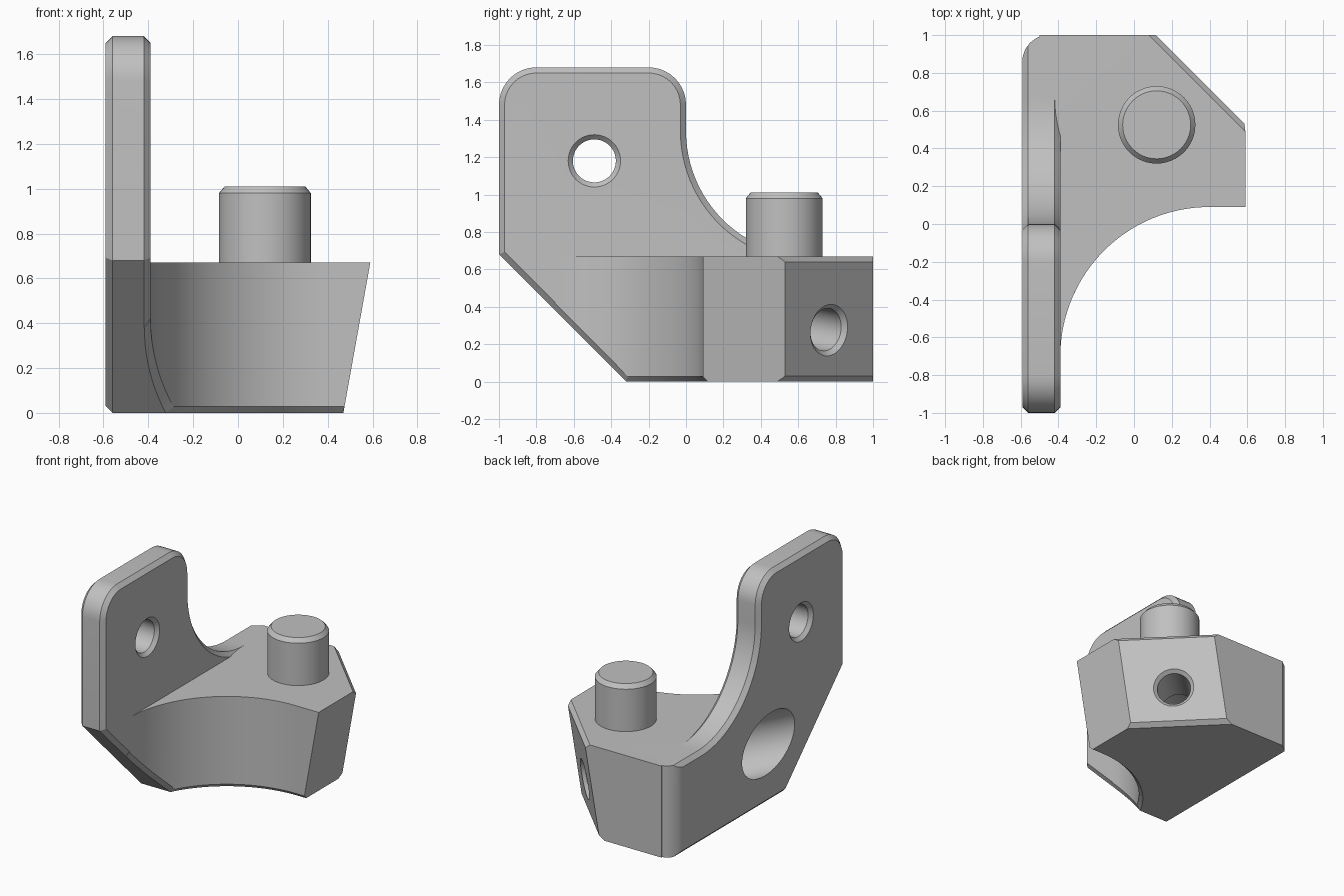
import bpy, bmesh
from math import radians, sin, cos, pi
from mathutils import Vector, Matrix

if "Cube" in bpy.data.objects:
    bpy.data.objects.remove(bpy.data.objects["Cube"])

grey = bpy.data.materials.new("plain grey")
grey.use_nodes = True
grey.diffuse_color = (0.53, 0.53, 0.53, 1)
grey.node_tree.nodes["Principled BSDF"].inputs["Base Color"].default_value = grey.diffuse_color

CHAMFER = 0.03
LEFT, INNER = -0.59, -0.39      # faces of the upright plate
TOP = 0.67                      # top of the block
SLANT = -0.32                   # front undercut lies on y + z = SLANT


def arc(cu, cv, r, start, end, n):
    angles = [radians(start + (end - start) * i / n) for i in range(n + 1)]
    return [(cu + r * cos(a), cv + r * sin(a)) for a in angles]


def prism(points, vec):
    """Closed outline of 3D points, extruded along vec."""
    bm = bmesh.new()
    face = bm.faces.new([bm.verts.new(p) for p in points])
    new = bmesh.ops.extrude_face_region(bm, geom=[face], use_keep_orig=True)["geom"]
    bmesh.ops.translate(bm, vec=vec, verts=[g for g in new if isinstance(g, bmesh.types.BMVert)])
    bmesh.ops.recalc_face_normals(bm, faces=bm.faces)
    return bm


def slice_off(bm, point, normal):
    """Remove what lies beyond a plane and cap the cut."""
    res = bmesh.ops.bisect_plane(bm, geom=bm.verts[:] + bm.edges[:] + bm.faces[:], dist=1e-5,
                                 plane_co=point, plane_no=Vector(normal).normalized(),
                                 clear_outer=True)
    cut = [g for g in res["geom_cut"] if isinstance(g, bmesh.types.BMEdge)]
    bmesh.ops.contextual_create(bm, geom=cut)
    bmesh.ops.recalc_face_normals(bm, faces=bm.faces)


def chamfer(bm, edges):
    bmesh.ops.bevel(bm, geom=edges, offset=CHAMFER, offset_type='OFFSET',
                    segments=1, profile=0.5, affect='EDGES', clamp_overlap=True)


def lathe(profile, origin, axis):
    """Revolve (radius, distance) points about an axis."""
    bm = bmesh.new()
    verts = [bm.verts.new((r, 0, t)) for r, t in profile]
    edges = [bm.edges.new(pair) for pair in zip(verts, verts[1:])]
    bmesh.ops.spin(bm, geom=verts + edges, cent=(0, 0, 0), axis=(0, 0, 1),
                   angle=2 * pi, steps=48)
    bmesh.ops.remove_doubles(bm, verts=bm.verts, dist=1e-4)
    bmesh.ops.recalc_face_normals(bm, faces=bm.faces)
    turn = Vector(axis).to_track_quat('Z', 'Y').to_matrix().to_4x4()
    bm.transform(Matrix.Translation(origin) @ turn)
    return bm


def finish(bm, name):
    mesh = bpy.data.meshes.new(name)
    bm.to_mesh(mesh)
    bm.free()
    mesh.materials.append(grey)
    obj = bpy.data.objects.new(name, mesh)
    bpy.context.collection.objects.link(obj)
    return obj


def combine(target, tool, operation):
    mod = target.modifiers.new(operation.lower(), 'BOOLEAN')
    mod.operation, mod.solver, mod.object = operation, 'EXACT', tool
    bpy.context.view_layer.objects.active = target
    bpy.ops.object.modifier_apply(modifier=mod.name)
    bpy.data.objects.remove(tool)


# Upright plate with rounded top and a swept back edge
side = [(-1, 0.68), (SLANT, 0), (1, 0)]
side += [(1, TOP)] + arc(0.67, 1.34, 0.67, 270, 180, 24)
side += arc(-0.2, 1.48, 0.2, 0, 90, 10) + arc(-0.8, 1.48, 0.2, 90, 180, 10)
bm = prism([(LEFT, y, z) for y, z in side], (INNER - LEFT, 0, 0))
rims = [e for e in bm.edges
        if abs(e.verts[0].co.x - e.verts[1].co.x) < 1e-4
        and not all(v.co.y > 0.999 for v in e.verts)]
chamfer(bm, rims)
R = 0.14
for deg in (108, 126, 144, 162):            # rounded rear corner
    n = Vector((cos(radians(deg)), sin(radians(deg)), 0))
    slice_off(bm, Vector((LEFT + R, 1 - R, 0)) + n * R, n)
bracket = finish(bm, "bracket")

# Block with a scooped front, drafted side and cut-off rear corner
plan = [(-0.5, 1), (-0.5, -0.7)] + arc(0.4, -0.7, 0.79, 180, 90, 32)
plan += [(0.8, 0.09), (0.8, 1)]
bm = prism([(x, y, 0) for x, y in plan], (0, 0, TOP))
slice_off(bm, (0, SLANT, 0), (0, -1, -1))


def on_scoop_foot(v):
    x, y, z = v.co
    return x > -0.45 and y < 0.095 and (z < 1e-4 or abs(y + z - SLANT) < 1e-4)


chamfer(bm, [e for e in bm.edges if all(on_scoop_foot(v) for v in e.verts)])
slice_off(bm, (0.59, 0, TOP), (TOP, 0, -0.12))
slice_off(bm, (0.59, 0.53, TOP), (1, 1, -0.18))
slice_off(bm, (0.548, 0.53, TOP), (0.7, 0.7, 0.87))
slice_off(bm, (0.428, 0.53, 0), (0.7, 0.7, -1.13))
combine(bracket, finish(bm, "block"), 'UNION')

# Round post
post = lathe([(0, 0.6), (0.205, 0.6), (0.205, 0.98), (0.18, 1.01), (0, 1.01)],
             (0.12, 0.525, 0), (0, 0, 1))
combine(bracket, finish(post, "post"), 'UNION')

# Countersunk hole through the plate
hole = lathe([(0, -0.1), (0.24, -0.1), (0.115, 0.025), (0.115, 0.175), (0.24, 0.3), (0, 0.3)],
             (LEFT, -0.49, 1.18), (1, 0, 0))
combine(bracket, finish(hole, "plate_hole_cutter"), 'DIFFERENCE')

# Stepped hole from the cut-off corner out through the plate
bore = lathe([(0, -0.1), (0.24, -0.1), (0.115, 0.025), (0.115, 0.4),
              (0.215, 0.4), (0.215, 1.6), (0, 1.6)],
             (0.285, 0.765, 0.275), (-1, -1, 0.18))
combine(bracket, finish(bore, "bore_cutter"), 'DIFFERENCE')

bpy.ops.object.select_all(action='DESELECT')
bracket.select_set(True)
bpy.context.view_layer.objects.active = bracket
bpy.ops.object.shade_smooth_by_angle(angle=radians(25))
